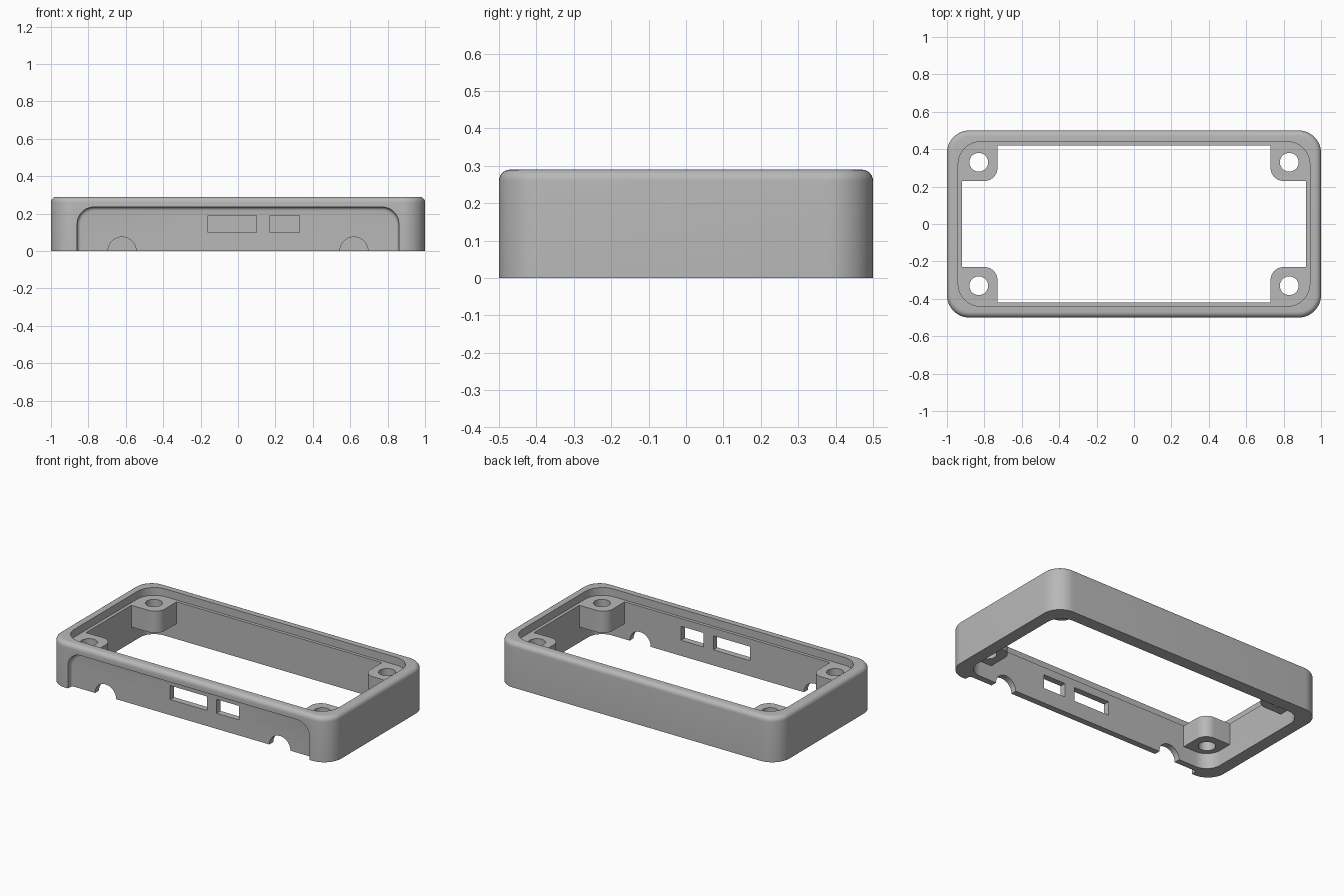
import bpy
import bmesh
from math import pi, cos, sin
from mathutils import Matrix

if "Cube" in bpy.data.objects:
    bpy.data.objects.remove(bpy.data.objects["Cube"])

grey = bpy.data.materials.new("plain grey")
grey.use_nodes = True
grey.diffuse_color = (0.48, 0.48, 0.48, 1)
grey.node_tree.nodes["Principled BSDF"].inputs["Base Color"].default_value = grey.diffuse_color

CORNERS = [(1, 1), (-1, 1), (-1, -1), (1, -1)]
SEGMENTS = 12


def prism(name, half_x, half_y, z0, z1, radius, center=(0, 0), only=None, bevel=0, turn=None):
    """Rectangle with rounded corners (or one rounded corner), extruded upward."""
    bm = bmesh.new()
    verts = []
    for i, (sx, sy) in enumerate(CORNERS):
        r = radius if only in (None, (sx, sy)) else 0
        cx = center[0] + sx * (half_x - r)
        cy = center[1] + sy * (half_y - r)
        steps = SEGMENTS if r else 0
        for k in range(steps + 1):
            a = (i + (k / steps if steps else 0)) * pi / 2
            verts.append(bm.verts.new((cx + r * cos(a), cy + r * sin(a), z0)))
    base = bm.faces.new(verts)
    grown = bmesh.ops.extrude_face_region(bm, geom=[base])["geom"]
    top = [g for g in grown if isinstance(g, bmesh.types.BMVert)]
    bmesh.ops.translate(bm, verts=top, vec=(0, 0, z1 - z0))
    if bevel:
        rim = [e for e in bm.edges if all(v in top for v in e.verts)]
        bmesh.ops.bevel(bm, geom=rim, offset=bevel, segments=6, profile=0.5, affect='EDGES')
    if turn:
        bm.transform(turn)
    bmesh.ops.recalc_face_normals(bm, faces=bm.faces)
    mesh = bpy.data.meshes.new(name)
    bm.to_mesh(mesh)
    bm.free()
    mesh.materials.append(grey)
    obj = bpy.data.objects.new(name, mesh)
    bpy.context.collection.objects.link(obj)
    return obj


def combine(target, tool, operation='DIFFERENCE'):
    """Apply a boolean and discard the tool."""
    tool.hide_render = True
    mod = target.modifiers.new("combine", 'BOOLEAN')
    mod.operation = operation
    mod.solver = 'EXACT'
    mod.object = tool
    bpy.context.view_layer.objects.active = target
    bpy.ops.object.modifier_apply(modifier=mod.name)
    bpy.data.objects.remove(tool)


# Outer shell with a rounded top rim
frame = prism("enclosure_frame", 1, 0.5, 0, 0.29, 0.12, bevel=0.03)

# Open cavity and the shallow lid seat above it
combine(frame, prism("cavity", 0.92, 0.42, -0.1, 0.4, 0.1))
combine(frame, prism("lid_seat", 0.94, 0.44, 0.24, 0.4, 0.12))

# Four screw bosses, flush with the lid seat, each with a through hole
for sx, sy in CORNERS:
    boss = prism("screw_boss", 0.105, 0.105, 0.1, 0.24, 0.07,
                 center=(sx * 0.835, sy * 0.335), only=(-sx, -sy))
    combine(frame, boss, 'UNION')
    combine(frame, prism("screw_hole", 0.05, 0.05, 0.05, 0.35, 0.0499,
                         center=(sx * 0.83, sy * 0.33)))

# Sunken front panel with a filleted border
facing = Matrix.Rotation(-pi / 2, 4, 'X')
combine(frame, prism("front_recess", 0.86, 0.235, -0.6, -0.46, 0.09, bevel=0.02, turn=facing))

# Two connector windows in the front panel
for x0, x1 in [(-0.16, 0.10), (0.17, 0.33)]:
    combine(frame, prism("port_window", (x1 - x0) / 2, 0.05, 0.1, 0.19, 0,
                         center=((x0 + x1) / 2, -0.44)))

# Half-round cable notches at the bottom edge of the front panel
for x in (-0.62, 0.62):
    combine(frame, prism("cable_notch", 0.075, 0.075, -0.52, -0.39, 0.0749,
                         center=(x, 0), turn=facing))

# Smooth curves, crisp edges
bpy.ops.object.select_all(action='DESELECT')
frame.select_set(True)
bpy.context.view_layer.objects.active = frame
bpy.ops.object.shade_smooth_by_angle(angle=pi / 6)
